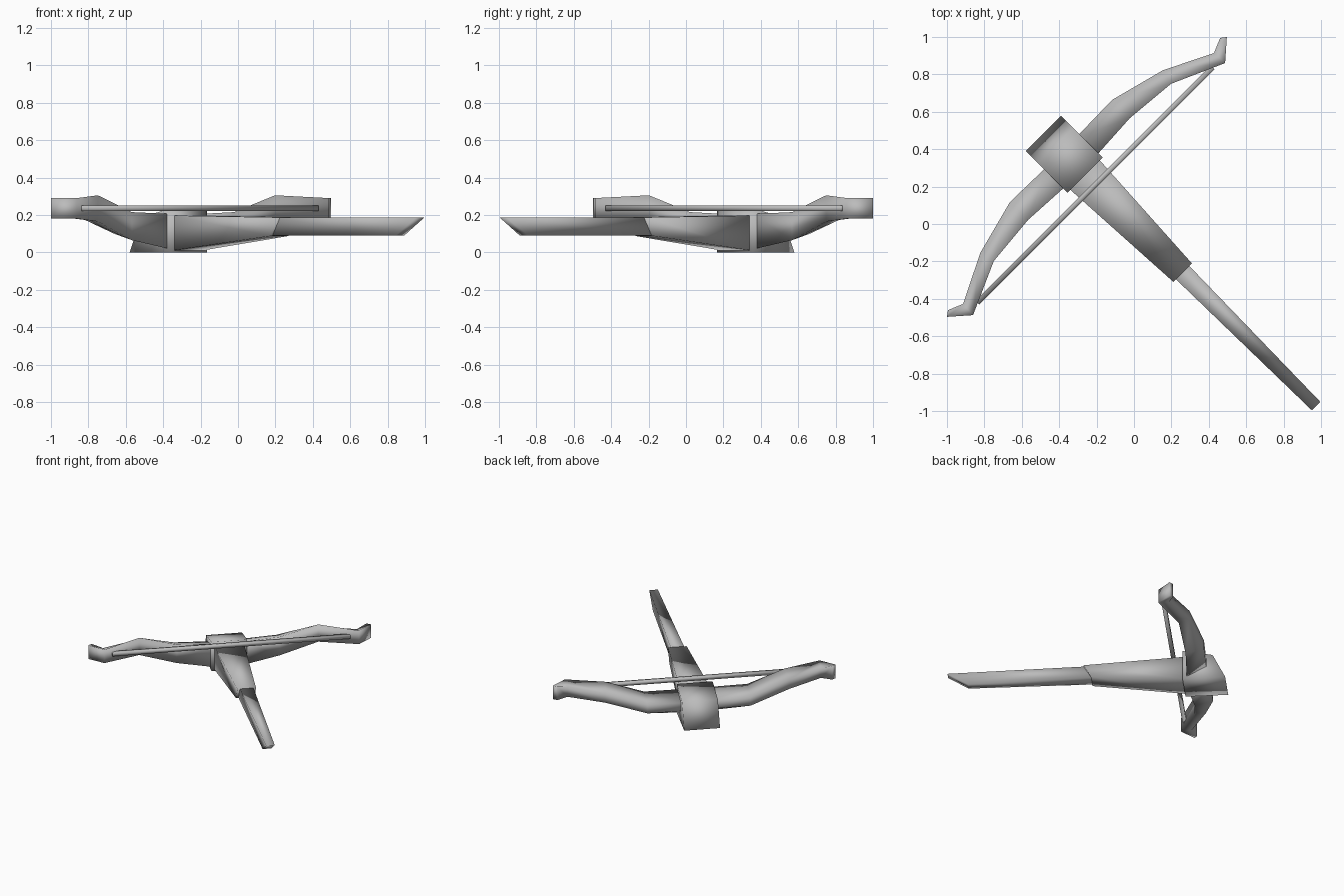
import bpy, bmesh
from mathutils import Matrix
from math import radians

cube = bpy.data.objects.get("Cube")
if cube:
    bpy.data.objects.remove(cube)

grey = bpy.data.materials.new("plain_grey")
grey.use_nodes = True
colour = (0.5, 0.5, 0.5, 1)
grey.diffuse_color = colour
grey.node_tree.nodes["Principled BSDF"].inputs["Base Color"].default_value = colour

# Parts are laid out with y along the stock, then turned to lie diagonally
TURN = Matrix.Rotation(radians(45), 4, "Z")


def loft(name, rings):
    """Skin a chain of matching rings and cap both ends."""
    bm = bmesh.new()
    loops = [[bm.verts.new(p) for p in ring] for ring in rings]
    n = len(loops[0])
    for a, b in zip(loops, loops[1:]):
        for i in range(n):
            j = (i + 1) % n
            bm.faces.new((a[i], a[j], b[j], b[i]))
    bm.faces.new(loops[0])
    bm.faces.new(loops[-1])
    bmesh.ops.recalc_face_normals(bm, faces=bm.faces)
    bm.transform(TURN)
    mesh = bpy.data.meshes.new(name)
    bm.to_mesh(mesh)
    bm.free()
    mesh.materials.append(grey)
    mesh.shade_smooth()
    obj = bpy.data.objects.new(name, mesh)
    bpy.context.collection.objects.link(obj)


def stock_ring(w, y_low, y_top, low, top):
    """Slanted rectangle across the stock."""
    return [(-w, y_low, low), (w, y_low, low), (w, y_top, top), (-w, y_top, top)]


def limb_ring(sign, inner, outer):
    """Upright section of a limb; each edge is (x, y, low, top)."""
    (xi, yi, li, ti), (xo, yo, lo, to) = inner, outer
    return [(sign * xi, yi, li), (sign * xo, yo, lo), (sign * xo, yo, to), (sign * xi, yi, ti)]


# Wedge-shaped head block
profile = [(0.37, 0), (0.686, 0), (0.593, 0.19), (0.37, 0.235)]
loft("head_block", [[(x, y, z) for y, z in profile] for x in (-0.134, 0.134)])

# Fore stock tapering into the butt
loft("fore_stock", [stock_ring(0.112, 0.38, 0.38, 0.01, 0.197),
                    stock_ring(0.07, -0.31, -0.368, 0.087, 0.187)])
loft("butt_stock", [stock_ring(0.052, -0.28, -0.28, 0.09, 0.187),
                    stock_ring(0.032, -1.225, -1.378, 0.09, 0.187)])

# One limb, thinner along its outer edge, mirrored for the other side
limb = [((0.1, 0.4, 0.015, 0.205), (0.1, 0.546, 0.095, 0.16)),
        ((0.386, 0.416, 0.065, 0.215), (0.386, 0.552, 0.1, 0.17)),
        ((0.67, 0.39, 0.165, 0.305), (0.69, 0.472, 0.175, 0.25)),
        ((0.953, 0.264, 0.18, 0.29), (0.949, 0.344, 0.185, 0.265)),
        ((1.058, 0.356, 0.18, 0.29), (1.029, 0.378, 0.18, 0.29))]
for side, sign in (("left", 1), ("right", -1)):
    loft(side + "_limb", [limb_ring(sign, inner, outer) for inner, outer in limb])

# Bowstring stretched between the limbs
loft("bowstring", [[(x, 0.28, 0.222), (x, 0.31, 0.222), (x, 0.31, 0.25), (x, 0.28, 0.25)]
                   for x in (-0.89, 0.89)])
